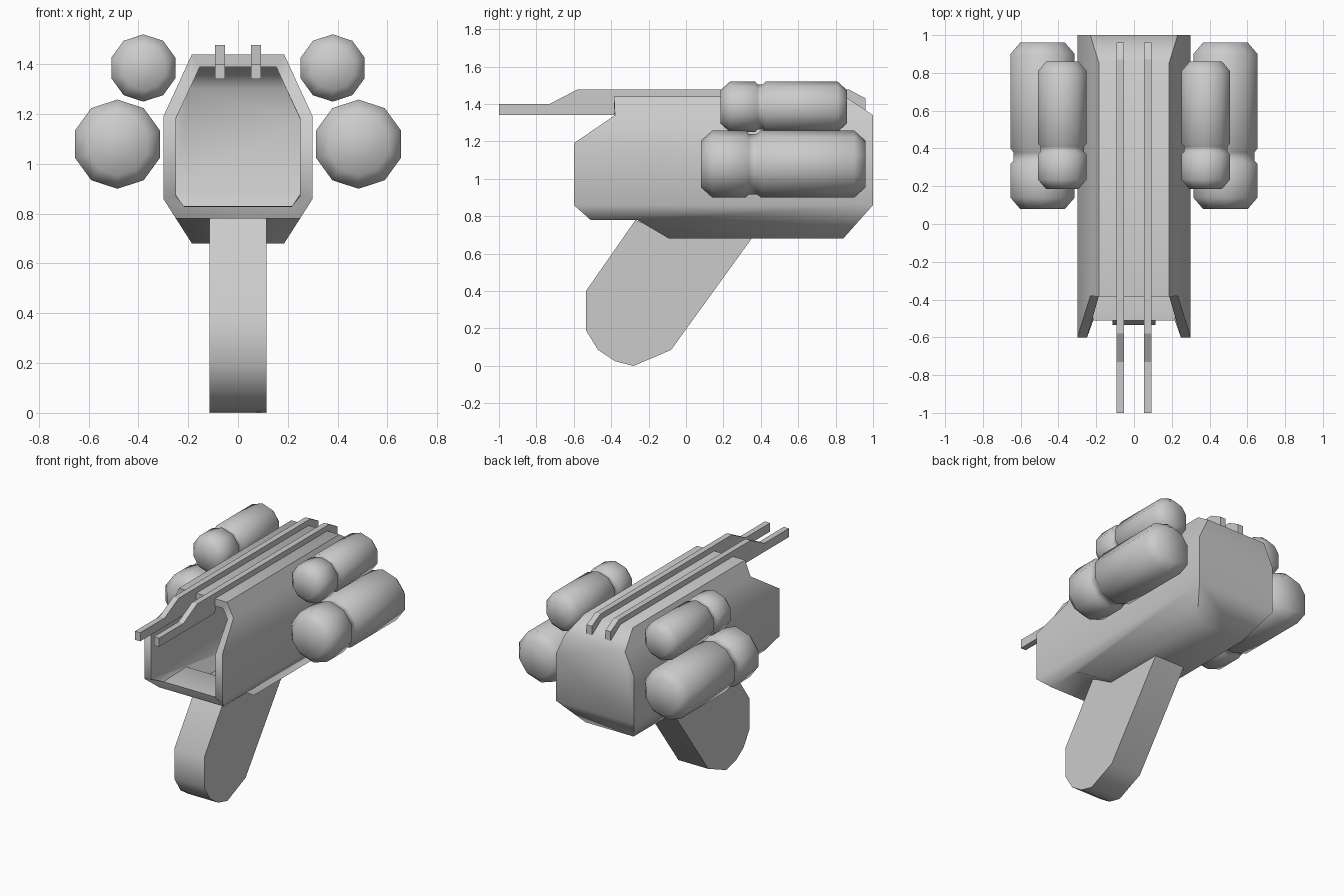
import bpy, bmesh
from math import sin, cos, pi, radians

if "Cube" in bpy.data.objects:
    bpy.data.objects.remove(bpy.data.objects["Cube"])


def make_object(name, verts, faces, angle=None):
    mesh = bpy.data.meshes.new(name)
    mesh.from_pydata(verts, [], faces)
    bm = bmesh.new()
    bm.from_mesh(mesh)
    bmesh.ops.recalc_face_normals(bm, faces=bm.faces)
    bm.to_mesh(mesh)
    bm.free()
    ob = bpy.data.objects.new(name, mesh)
    bpy.context.collection.objects.link(ob)
    bpy.ops.object.select_all(action='DESELECT')
    ob.select_set(True)
    bpy.context.view_layer.objects.active = ob
    if angle:
        bpy.ops.object.shade_smooth_by_angle(angle=radians(angle))
    return ob


def plate(name, profile, cx, half, angle=None):
    """Extrude a (y, z) outline sideways."""
    n = len(profile)
    verts = [(cx + s * half, y, z) for s in (-1, 1) for y, z in profile]
    faces = [list(range(n)), list(range(n, 2 * n))]
    faces += [(i, (i + 1) % n, (i + 1) % n + n, i + n) for i in range(n)]
    return make_object(name, verts, faces, angle)


def pod(name, cx, cz, profile, sides=10):
    """Revolve a (y, radius) profile about an axis along y."""
    verts = [(cx + r * cos(pi / 2 + 2 * pi * k / sides), y,
              cz + r * sin(pi / 2 + 2 * pi * k / sides))
             for y, r in profile for k in range(sides)]
    m = len(profile)
    faces = [list(range(sides)), list(range((m - 1) * sides, m * sides))]
    for j in range(m - 1):
        for k in range(sides):
            a, b = j * sides + k, j * sides + (k + 1) % sides
            faces.append((a, b, b + sides, a + sides))
    return make_object(name, verts, faces, 70)


# Hollow body: one half of the outer skin, then mirrored across x
half = [(.185, -.385, 1.44), (.231, -.38, 1.34), (.30, -.60, 1.19),   # front rim
        (.30, -.60, .86), (.249, -.51, .78),
        (.185, .85, 1.44), (.231, 1.0, 1.34), (.30, 1.0, 1.19),       # back
        (.30, 1.0, .86), (.185, .84, .68),
        (.185, -.09, .68), (.249, -.26, .78)]                         # belly step
n = len(half)
verts = half + [(-x, y, z) for x, y, z in half]
side = [(0, 5, 6, 1), (1, 6, 7, 2), (2, 7, 8, 3), (3, 8, 9, 10, 11, 4)]
faces = side + [tuple(i + n for i in reversed(f)) for f in side]
for a, b in [(0, 5), (5, 6), (8, 9), (9, 10), (10, 11), (11, 4)]:
    faces.append((a, b, b + n, a + n))
faces.append((6, 7, 8, 8 + n, 7 + n, 6 + n))
body = make_object("body_shell", verts, faces)
bm = bmesh.new()
bm.from_mesh(body.data)
bm.normal_update()
roof = max(bm.faces, key=lambda f: f.calc_center_median().z)
if roof.normal.z < 0:
    bmesh.ops.reverse_faces(bm, faces=bm.faces)
bm.to_mesh(body.data)
bm.free()
mod = body.modifiers.new("wall", 'SOLIDIFY')
mod.thickness = 0.05
mod.offset = -1
mod.use_even_offset = True
bpy.ops.object.modifier_apply(modifier="wall")
bpy.ops.object.shade_smooth_by_angle(angle=radians(58))

# Slanted grip
plate("grip", [(-.27, .78), (-.535, .40), (-.535, .19), (-.47, .085), (-.38, .025),
               (-.28, 0), (-.08, .085), (.365, .70), (-.09, .70)], 0, .115, 60)

# Side pods and top rails
big = [(.08, .125), (.14, .179), (.32, .179), (.335, .162), (.38, .162),
       (.40, .179), (.90, .179), (.96, .125)]
small = [(.185, .09), (.235, .135), (.37, .135), (.382, .12), (.41, .12),
         (.425, .135), (.81, .135), (.86, .09)]
rail = [(-1, 1.34), (-1, 1.40), (-.73, 1.40), (-.58, 1.478), (.87, 1.478),
        (.96, 1.43), (.96, 1.355), (.84, 1.42), (-.37, 1.42), (-.385, 1.34)]
for s, label in ((1, "right"), (-1, "left")):
    pod("lower_pod_" + label, s * .484, 1.079, big)
    pod("upper_pod_" + label, s * .38, 1.385, small)
    plate("top_rail_" + label, rail, s * .072, .02)
